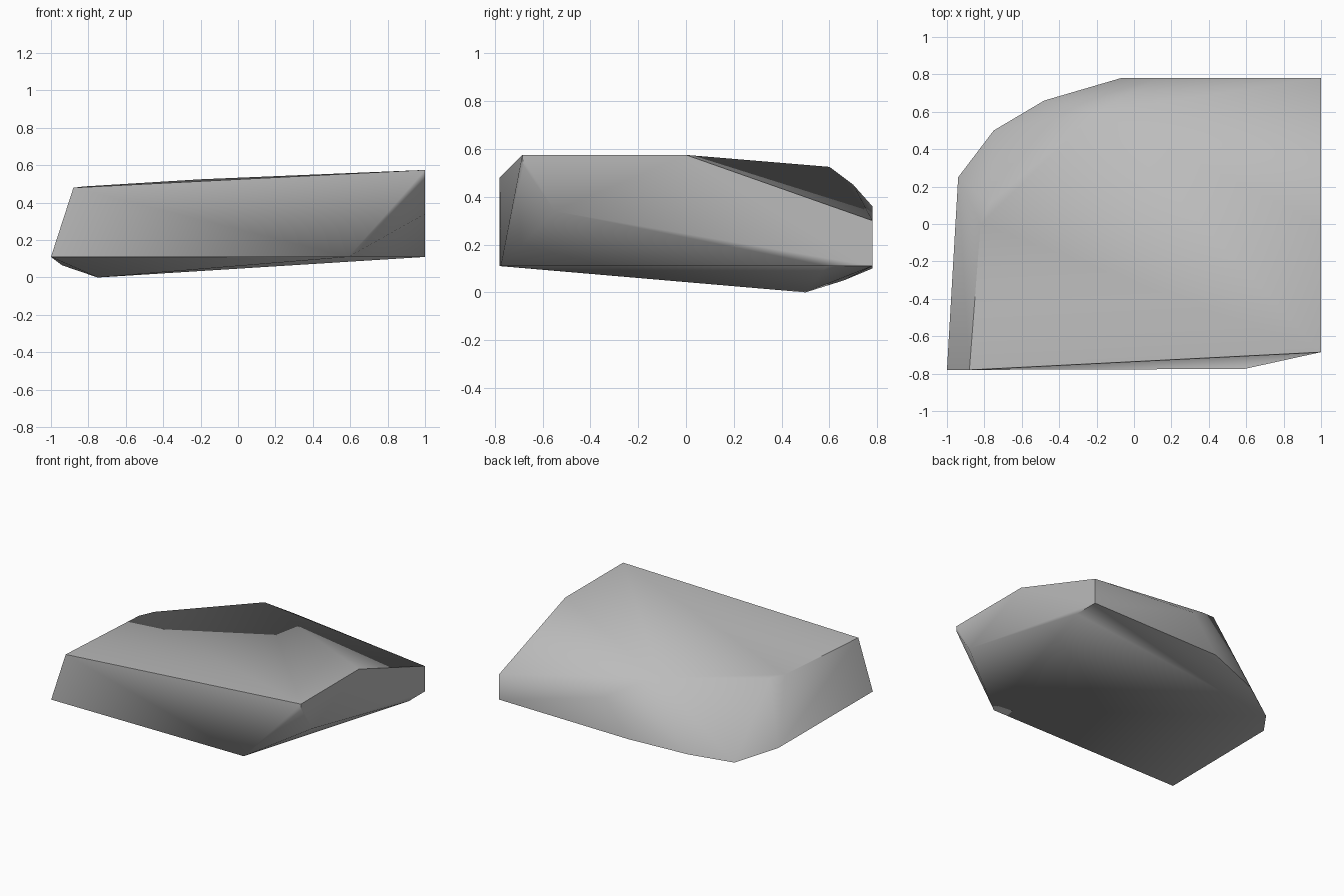
import bpy
import bmesh
from math import radians

old = bpy.data.objects.get("Cube")
if old:
    bpy.data.objects.remove(old, do_unlink=True)


def make_material(name, colour):
    material = bpy.data.materials.new(name)
    material.use_nodes = True
    material.diffuse_color = colour
    material.node_tree.nodes["Principled BSDF"].inputs["Base Color"].default_value = colour
    return material


def make_hull(name, outlines, material, smooth_angle):
    """Wrap a tight skin around stacked outlines and merge its flat facets."""
    bm = bmesh.new()
    for outline in outlines:
        for point in outline:
            bm.verts.new(point)
    hull = bmesh.ops.convex_hull(bm, input=bm.verts)
    loose = [v for v in bm.verts if not v.link_faces]
    bmesh.ops.delete(bm, geom=loose, context="VERTS")
    bmesh.ops.dissolve_limit(bm, angle_limit=radians(1), verts=bm.verts, edges=bm.edges)
    bmesh.ops.recalc_face_normals(bm, faces=bm.faces)
    mesh = bpy.data.meshes.new(name)
    bm.to_mesh(mesh)
    bm.free()
    mesh.materials.append(material)
    obj = bpy.data.objects.new(name, mesh)
    bpy.context.collection.objects.link(obj)
    bpy.ops.object.select_all(action="DESELECT")
    obj.select_set(True)
    bpy.context.view_layer.objects.active = obj
    bpy.ops.object.shade_smooth_by_angle(angle=radians(smooth_angle))
    return obj


# Underside rim, dipping towards the rounded back right corner
base_rim = [
    (-1, -.78, .11), (-.94, .25, .065), (-.75, .5, 0), (-.48, .66, .05),
    (-.07, .78, .1), (1, .78, .11), (1, .59, .11), (.59, -.775, .11),
]
# Broken left side, cut off vertically
broken_side = [(1, -.55, .34), (1, -.68, .53), (1, .78, .3)]
# Upper rim, sloping down at the back
top_rim = [
    (-.88, -.78, .48), (1, -.685, .575), (1, 0, .575), (.13, .78, .36),
    (-.02, .7, .45), (-.2, .6, .525), (-.77, .11, .488), (-.82, 0, .487),
]

stone = make_material("stone grey", (.5, .5, .5, 1))
make_hull("rock_slab", [base_rim, broken_side, top_rim], stone, 62)
